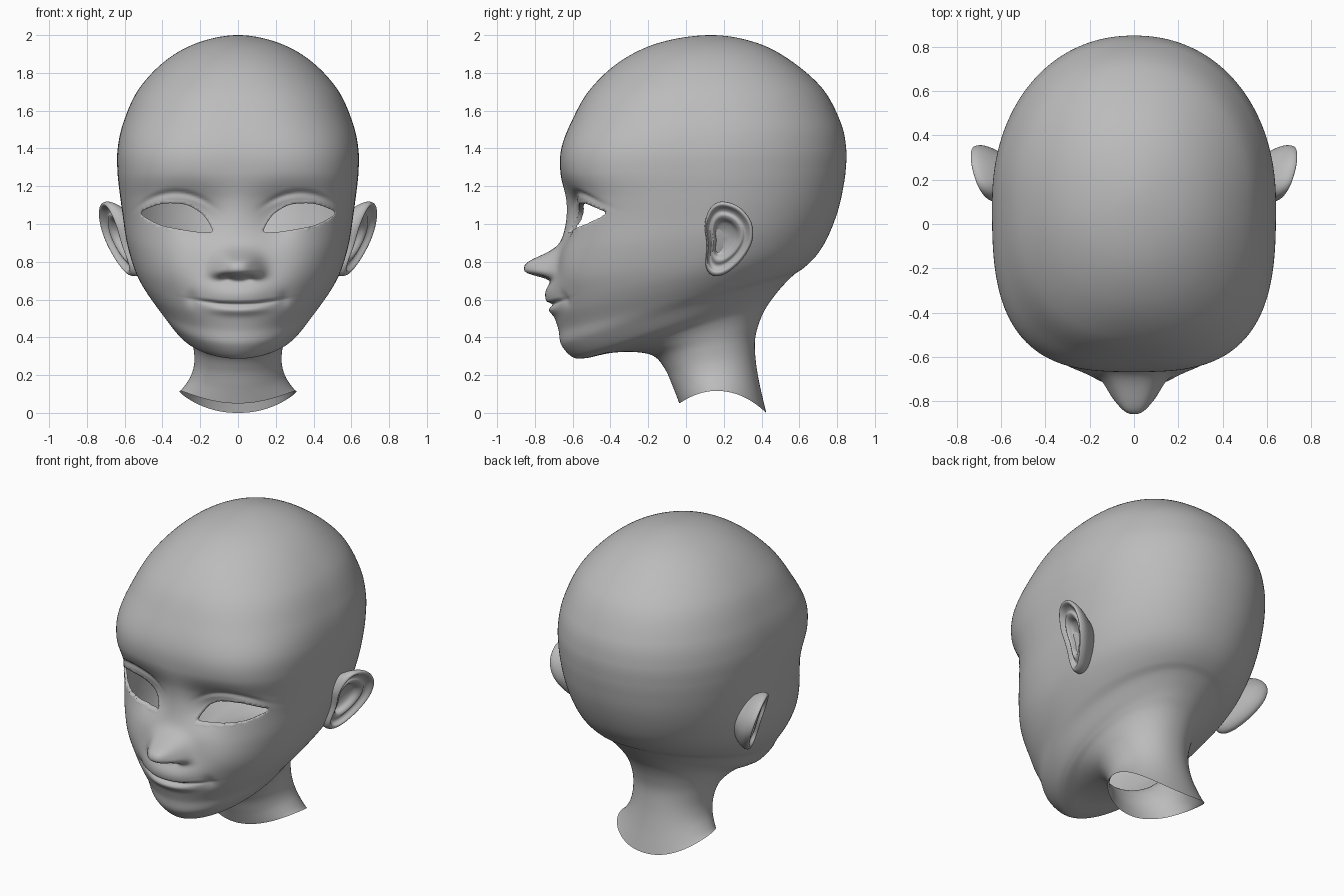
import bpy, bmesh
from math import sin, cos, pi, exp, copysign
from mathutils import Vector

cube = bpy.data.objects.get("Cube")
if cube:
    bpy.data.objects.remove(cube, do_unlink=True)

GREY = 0.5
skin = bpy.data.materials.new("plain_grey")
skin.use_nodes = True
skin.diffuse_color = (GREY, GREY, GREY, 1)
skin.node_tree.nodes["Principled BSDF"].inputs["Base Color"].default_value = (GREY, GREY, GREY, 1)


def spline(points, steps, closed=False):
    """Smooth curve through points of any dimension."""
    count = len(points)
    result = []
    for i in range(count if closed else count - 1):
        if closed:
            a, b, c, d = (points[(i + k) % count] for k in (-1, 0, 1, 2))
        else:
            a, b, c, d = (points[min(max(i + k, 0), count - 1)] for k in (-1, 0, 1, 2))
        for s in range(steps):
            t = s / steps
            result.append([q + t / 2 * (r - p + t * (2 * p - 5 * q + 4 * r - w + t * (3 * (q - r) + w - p)))
                           for p, q, r, w in zip(a, b, c, d)])
    return result


def skin_rings(bm, rings):
    """Bridge consecutive closed rings of points with quads."""
    loops = [[bm.verts.new(p) for p in ring] for ring in rings]
    for low, high in zip(loops, loops[1:]):
        for j in range(len(low)):
            k = (j + 1) % len(low)
            bm.faces.new((low[j], low[k], high[k], high[j]))
    bmesh.ops.remove_doubles(bm, verts=bm.verts, dist=0.00005)


def finish(bm, name):
    bmesh.ops.recalc_face_normals(bm, faces=bm.faces)
    mesh = bpy.data.meshes.new(name)
    bm.to_mesh(mesh)
    bm.free()
    mesh.materials.append(skin)
    mesh.shade_smooth()
    obj = bpy.data.objects.new(name, mesh)
    bpy.context.collection.objects.link(obj)
    return obj


def bump(u, v=0, power=2):
    return exp(-abs(u) ** power - abs(v) ** power)


def face_relief(x, z):
    """Depth to add to the front of the face (negative is outward)."""
    x = abs(x)
    # nose, nostril wings and nostrils
    v = z - 0.778
    ridge = bump(v / 0.072) if v > 0 else bump(v / 0.06, power=4)
    depth = -0.17 * bump(x / 0.108, power=2.6) * ridge
    depth -= 0.02 * bump((x - 0.105) / 0.04, (z - 0.75) / 0.035)
    depth += 0.025 * bump((x - 0.055) / 0.028, (z - 0.715) / 0.015)
    # lips, parted by a gently rising line
    v = z - 0.578 - 0.45 * x * x
    if v > -0.006:
        edge = min(1, (v + 0.006) / 0.014)
        depth -= 0.046 * edge * bump((v - 0.05) / 0.085) * bump(x / 0.19, power=2.5)
    depth -= 0.024 * bump((v + 0.034) / 0.026) * bump(x / 0.155, power=3)
    depth += 0.01 * bump(v / 0.01) * bump(x / 0.225, power=8)
    depth += 0.012 * bump((x - 0.245) / 0.03, (z - 0.605) / 0.035)
    # cheek, eye socket, inner corner, eyelids and lid crease
    depth -= 0.015 * bump((x - 0.33) / 0.13, (z - 0.76) / 0.12)
    depth += 0.05 * bump((x - 0.3) / 0.21, (z - 1.1) / 0.11)
    depth += 0.045 * bump((x - 0.19) / 0.1, (z - 1.02) / 0.1)
    depth -= 0.022 * bump((x - 0.32) / 0.19, (z - 1.04) / 0.09)
    fold = 1.165 - 1.8 * (x - 0.33) ** 2
    depth += 0.014 * bump((z - fold) / 0.015) * bump((x - 0.33) / 0.18, power=4)
    return depth


# Head and neck: tilted rings given by front y, z, back y, z, half width, front squareness
rows = [
    (-.035, .05, .425, 0, .31, 2), (-.07, .14, .39, .15, .255, 2),
    (-.11, .23, .37, .27, .232, 2), (-.17, .3, .365, .38, .235, 2),
    (-.27, .322, .385, .47, .252, 2), (-.4, .317, .42, .55, .278, 1.95),
    (-.53, .29, .465, .615, .31, 1.9), (-.6, .295, .51, .67, .345, 1.9),
    (-.66, .36, .57, .73, .395, 2), (-.675, .44, .62, .765, .445, 2),
    (-.7, .53, .67, .81, .495, 2.1), (-.7, .62, .71, .86, .535, 2.25),
    (-.69, .72, .745, .92, .565, 2.45), (-.672, .85, .78, 1, .592, 2.6),
    (-.64, 1, .81, 1.09, .61, 2.75), (-.64, 1.13, .83, 1.18, .625, 2.9),
    (-.665, 1.27, .845, 1.28, .638, 3), (-.66, 1.4, .848, 1.4, .637, 2.9),
    (-.605, 1.545, .818, 1.54, .605, 2.6), (-.51, 1.71, .72, 1.72, .525, 2.35),
    (-.35, 1.86, .54, 1.875, .38, 2.1), (-.14, 1.96, .355, 1.965, .205, 2),
    (.125, 2, .125, 2, 0, 2),
]
# One extra row past the crown keeps the top rounded
fy, fz, by, bz, w, n = rows[-2]
rows.append((by, bz, fy, fz, -w, n))
STEPS, SIDES = 12, 240
levels = spline(rows, STEPS)[:(len(rows) - 2) * STEPS + 1]


def head_ring(index, level):
    fy, fz, by, bz, w, n = level
    ring = []
    hem = max(0, 1 - index / (3 * STEPS)) ** 2
    for j in range(SIDES):
        a = 2 * pi * j / SIDES
        a -= 0.4 * sin(a)                      # denser towards the face
        power = 2 / n if cos(a) > 0 else 0.94
        c = copysign(abs(cos(a)) ** power, cos(a))
        x = w * copysign(abs(sin(a)) ** power, sin(a))
        y = (fy + by) / 2 + c * (fy - by) / 2
        z = (fz + bz) / 2 + c * (fz - bz) / 2 + 0.09 * hem * sin(a) ** 2
        if y < -0.2 and 0.4 < z < 1.5:
            y += face_relief(x, z)
        ring.append((x, y, z))
    return ring


bm = bmesh.new()
skin_rings(bm, [head_ring(i, level) for i, level in enumerate(levels)])

# Eye openings
outline = spline([(.137, .963), (.175, 1.037), (.225, 1.078), (.285, 1.104), (.385, 1.109),
                  (.46, 1.09), (.513, 1.058), (.46, 1.018), (.386, .988), (.255, .964), (.19, .957)],
                 12, closed=True)


def in_eye(x, z):
    inside = False
    for (ax, az), (bx, bz) in zip(outline, outline[1:] + outline[:1]):
        if (az > z) != (bz > z) and x < ax + (z - az) * (bx - ax) / (bz - az):
            inside = not inside
    return inside


def eye_rim():
    return [e for e in bm.edges if e.is_boundary and e.verts[0].co.z > 0.8]


hole = []
for f in bm.faces:
    p = f.calc_center_median()
    if p.y < -0.2 and 0.9 < p.z < 1.15 and 0.1 < abs(p.x) < 0.55 and in_eye(abs(p.x), p.z):
        hole.append(f)
bmesh.ops.delete(bm, geom=hole, context='FACES')
rim_verts = list({v for e in eye_rim() for v in e.verts})
for v in rim_verts:
    x, z = min(outline, key=lambda q: (q[0] - abs(v.co.x)) ** 2 + (q[1] - v.co.z) ** 2)
    v.co.x, v.co.z = copysign(x, v.co.x), z
for _ in range(3):
    bmesh.ops.smooth_vert(bm, verts=rim_verts, factor=0.5, use_axis_y=True)
bmesh.ops.remove_doubles(bm, verts=rim_verts, dist=0.003)
# Lid thickness
lip = bmesh.ops.extrude_edge_only(bm, edges=eye_rim())
bmesh.ops.translate(bm, vec=(0, 0.025, 0),
                    verts=[g for g in lip["geom"] if isinstance(g, bmesh.types.BMVert)])
finish(bm, "head")

# Ears: one outline scaled through a cross-section from back to rim to bowl
ear_outline = spline([(.1, 1), (.13, 1.085), (.19, 1.118), (.28, 1.09), (.345, 1.01), (.35, .91),
                      (.295, .81), (.21, .738), (.14, .728), (.105, .78), (.11, .89)], 8, closed=True)
section = spline([(.5, -.13), (.75, -.075), (.92, -.035), (1, 0), (.98, .028), (.9, .034),
                  (.81, .012), (.72, .004), (.62, .014), (.52, .004), (.42, -.025), (.2, -.04), (0, -.04)], 4)
CENTRE = Vector((0.2, 0.93))


def ear_point(outline_point, scale, lift):
    y, z = CENTRE + (Vector(outline_point) - CENTRE) * scale
    return (0.63 + 0.36 * (y - 0.22) + 0.33 * (z - 0.93) + lift, y, z)


bm = bmesh.new()
skin_rings(bm, [[ear_point(p, s, h) for p in ear_outline] for s, h in section + [[0, -0.04]]])
ears = finish(bm, "ears")
ears.modifiers.new("both_sides", 'MIRROR')
